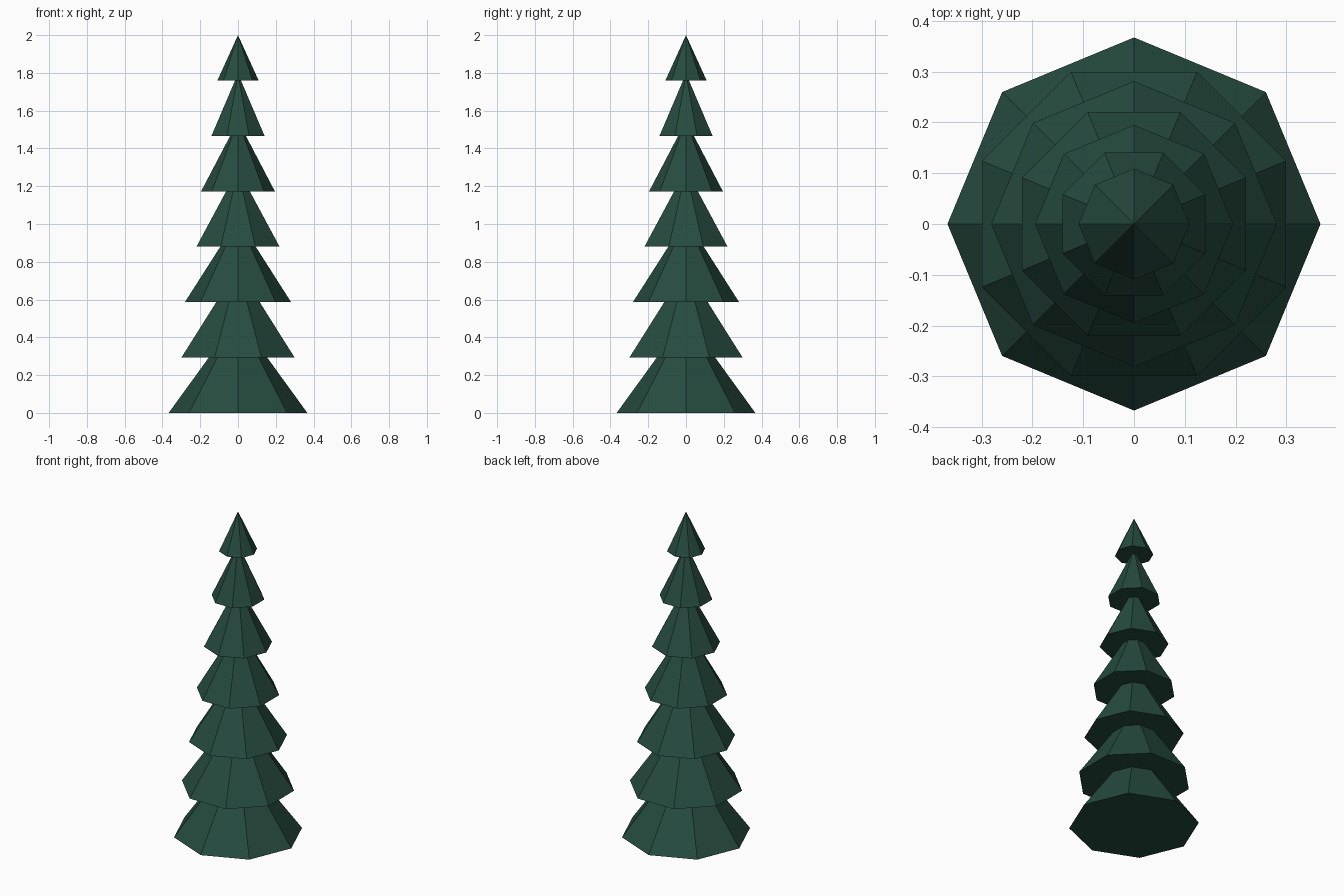
import bpy, math

if "Cube" in bpy.data.objects:
    bpy.data.objects.remove(bpy.data.objects["Cube"])

# Dark green foliage
green = bpy.data.materials.new("foliage_green")
green.diffuse_color = (0.019, 0.07, 0.05, 1)
green.use_nodes = True
green.node_tree.nodes["Principled BSDF"].inputs["Base Color"].default_value = green.diffuse_color

TIERS = 7
BOTTOM_RADIUS, TOP_RADIUS = 0.367, 0.109
SPACING = 1.76 / (TIERS - 1)
HEIGHTS = [0.506, 0.476, 0.44, 0.41, 0.373, 0.33, 0.24]


# One eight-sided cone of branches, standing on z = base
def add_tier(index, base, radius, height, turn):
    bpy.ops.mesh.primitive_cone_add(
        vertices=8, radius1=radius, radius2=0, depth=height,
        location=(0, 0, base + height / 2), rotation=(0, 0, turn))
    tier = bpy.context.object
    tier.name = f"branch_tier_{index + 1}"
    tier.data.materials.append(green)


# Stacked tiers, every second one turned by half a side
for i, height in enumerate(HEIGHTS):
    radius = BOTTOM_RADIUS + (TOP_RADIUS - BOTTOM_RADIUS) * i / (TIERS - 1)
    add_tier(i, i * SPACING, radius, height, math.radians(22.5) * (i % 2))
